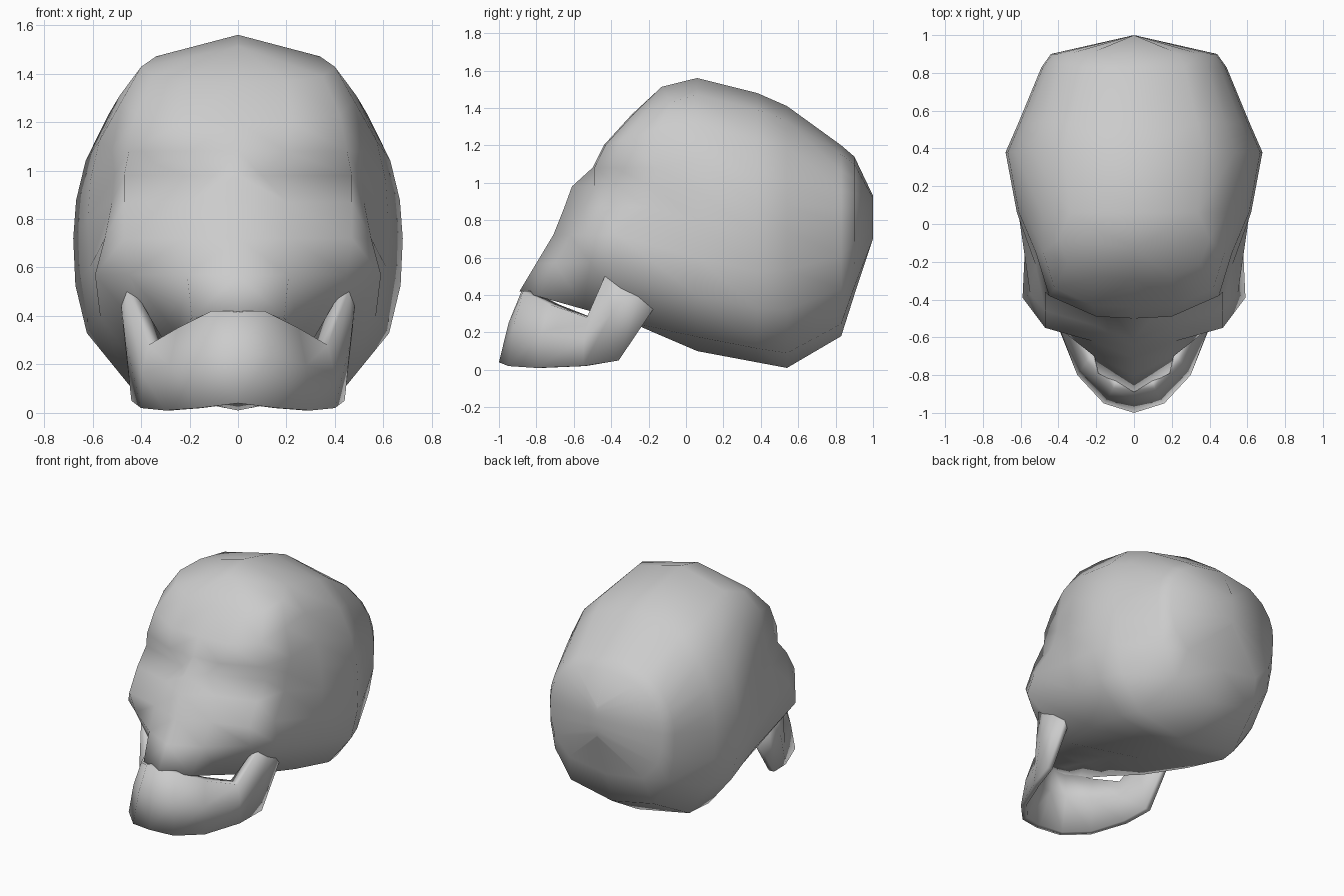
import bpy, bmesh, math
from mathutils import Vector

cube = bpy.data.objects.get("Cube")
if cube:
    bpy.data.objects.remove(cube, do_unlink=True)

bone = bpy.data.materials.new("bone grey")
bone.use_nodes = True
COLOUR = (0.6, 0.6, 0.6, 1)
bone.diffuse_color = COLOUR
bone.node_tree.nodes["Principled BSDF"].inputs["Base Color"].default_value = COLOUR


def skin(name, rows, closed=False):
    """Skin a grid of left-half points, mirror it across x and weld the middle."""
    bm = bmesh.new()
    for side in (1, -1):
        grid = [[bm.verts.new((side * x, y, z)) for x, y, z in row] for row in rows]
        n = len(grid[0])
        for a, b in zip(grid, grid[1:]):
            for i in range(n if closed else n - 1):
                j = (i + 1) % n
                bm.faces.new((a[i], a[j], b[j], b[i]))
        if closed:
            bm.faces.new(grid[-1])
    bmesh.ops.remove_doubles(bm, verts=bm.verts, dist=0.001)
    bmesh.ops.recalc_face_normals(bm, faces=bm.faces)
    for face in bm.faces:
        face.smooth = True
    mesh = bpy.data.meshes.new(name)
    bm.to_mesh(mesh)
    bm.free()
    mesh.materials.append(bone)
    bpy.context.collection.objects.link(bpy.data.objects.new(name, mesh))


# Braincase sections: (y, bottom, top, half width, height of widest point)
SECTIONS = [
    (0.06, 0.10, 1.56, 0.62, 0.80),
    (0.38, 0.04, 1.48, 0.68, 0.72),
    (0.54, 0.01, 1.41, 0.61, 0.74),
    (0.83, 0.18, 1.20, 0.49, 0.78),
    (0.90, 0.40, 1.14, 0.44, 0.80),
    (1.00, 0.70, 0.93, 0.00, 0.82),
]
# Angle of each row around a section, crown to base
ANGLES = [90, 62, 42, 25, 12, 0, -12, -30, -60, -90]

# Face rows, crown to palate: height, then (x, y) from the middle to the temple
FACE = [
    (1.42, [(0, -0.13)] * 4),
    (1.32, [(0, -0.29), (0.20, -0.28), (0.35, -0.21), (0.40, -0.08)]),
    (1.20, [(0, -0.44), (0.22, -0.43), (0.42, -0.34), (0.48, -0.15)]),
    (1.08, [(0, -0.50), (0.20, -0.49), (0.45, -0.38), (0.52, -0.15)]),
    (0.98, [(0, -0.61), (0.10, -0.49), (0.47, -0.36), (0.51, -0.18)]),
    (0.87, [(0, -0.65), (0.20, -0.54), (0.47, -0.46), (0.52, -0.22)]),
    (0.72, [(0, -0.71), (0.22, -0.62), (0.47, -0.55), (0.55, -0.37)]),
    (0.57, [(0, -0.80), (0.21, -0.70), (0.45, -0.51), (0.59, -0.39)]),
    (0.42, [(0, -0.89), (0.19, -0.79), (0.25, -0.55), (0.33, -0.30)]),
    (0.42, [(0, -0.85), (0, -0.72), (0, -0.50), (0, -0.25)]),
]


def tilt(z, y):
    """Forehead rows rise towards the back and the palate falls."""
    if z > 1.1:
        return z + 0.3 * (y + 0.44)
    return z - 0.28 * (y + 0.89) if z < 0.5 else z


def section_point(section, angle):
    y, low, high, width, mid = section
    c, s = abs(math.cos(math.radians(angle))), abs(math.sin(math.radians(angle)))
    if angle >= 0:
        return (width * c ** 0.8, y, mid + s * (high - mid))
    return (width * c ** 0.6, y, mid - s ** 0.8 * (mid - low))


skin("skull", [[(x, y, tilt(z, y)) for x, y in pts]
               + [section_point(s, angle) for s in SECTIONS]
               for (z, pts), angle in zip(FACE, ANGLES)])

# Lower jaw from chin to hinge: bottom point, top point, inner thickness at the top
JAW = [
    ((0, -1.0, 0.04), (0, -0.88, 0.42), 0.05),
    ((0.16, -0.95, 0.02), (0.11, -0.87, 0.42), 0.05),
    ((0.30, -0.80, 0.01), (0.25, -0.73, 0.35), 0.06),
    ((0.40, -0.55, 0.02), (0.37, -0.53, 0.28), 0.08),
    ((0.44, -0.36, 0.05), (0.46, -0.43, 0.51), 0.03),
    ((0.45, -0.11, 0.42), (0.49, -0.33, 0.51), 0.03),
]
jaw_rows = []
for bottom, top, thick in JAW:
    bottom, top = Vector(bottom), Vector(top)
    out = Vector((bottom.x, min(0, bottom.y + 0.4), 0)).normalized()
    mid = bottom.lerp(top, 0.55)
    jaw_rows.append([bottom, mid + out * 0.015, top, top - out * thick,
                     mid - out * (thick + 0.03), bottom - out * 0.04])
skin("lower_jaw", jaw_rows, closed=True)
